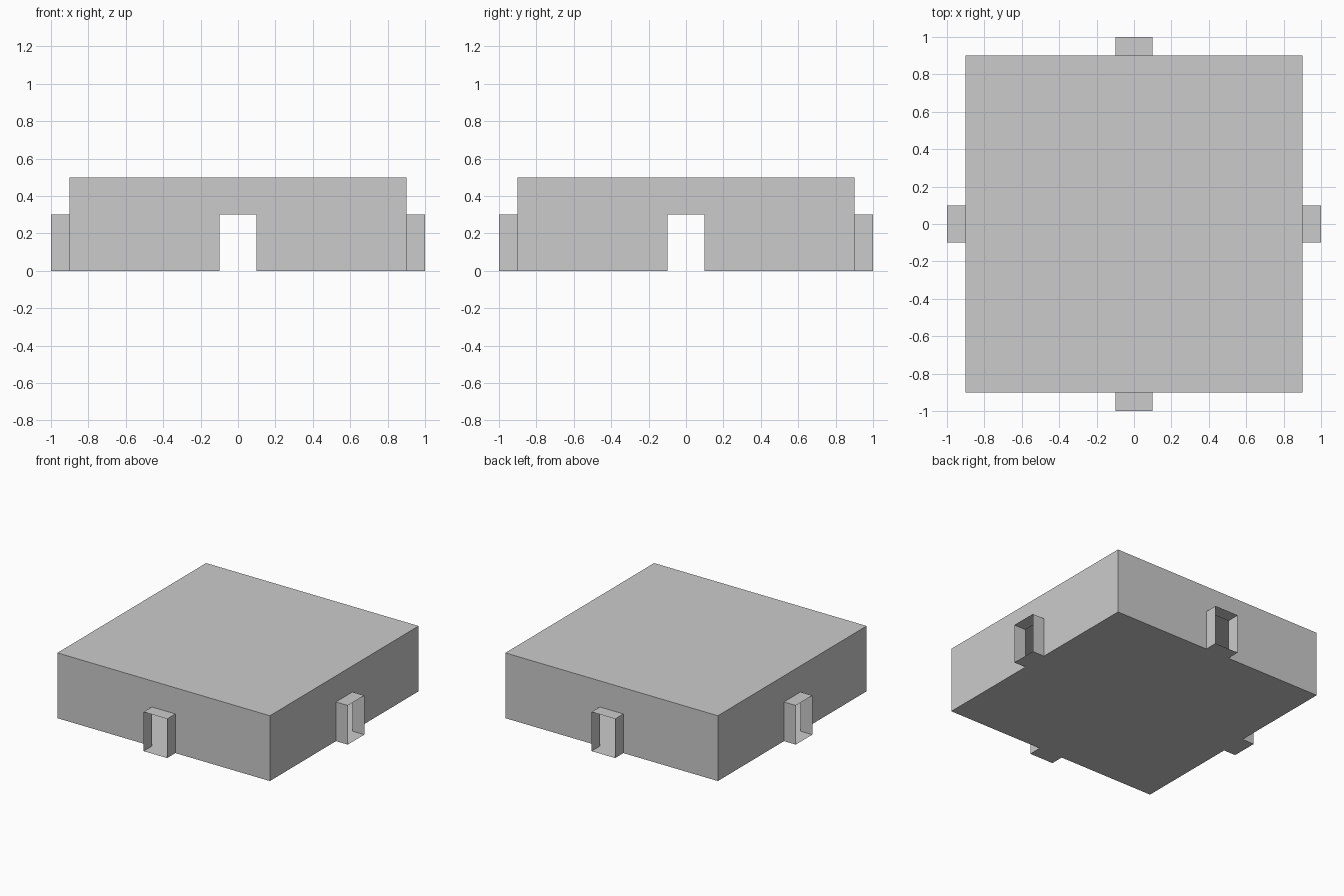
import bpy, bmesh
from math import pi
from mathutils import Matrix

if "Cube" in bpy.data.objects:
    bpy.data.objects.remove(bpy.data.objects["Cube"])

B, H = 0.9, 0.5            # body half width and height
R, W, T = 1.0, 0.1, 0.3    # connector reach, half width and height

bm = bmesh.new()


def face(points, turn):
    bm.faces.new([bm.verts.new(turn @ Matrix.Translation(p).to_translation()) for p in points])


for i in range(4):
    turn = Matrix.Rotation(i * pi / 2, 3, 'Z')
    # side wall with a doorway notch
    face([(-B, -B, 0), (-W, -B, 0), (-W, -B, T), (W, -B, T),
          (W, -B, 0), (B, -B, 0), (B, -B, H), (-B, -B, H)], turn)
    # open-ended connector: roof, floor and two cheeks
    face([(-W, -R, T), (W, -R, T), (W, -B, T), (-W, -B, T)], turn)
    face([(-W, -B, 0), (W, -B, 0), (W, -R, 0), (-W, -R, 0)], turn)
    face([(W, -R, 0), (W, -B, 0), (W, -B, T), (W, -R, T)], turn)
    face([(-W, -B, 0), (-W, -R, 0), (-W, -R, T), (-W, -B, T)], turn)

# roof and floor of the hollow body
flat = Matrix.Identity(3)
face([(-B, -B, H), (B, -B, H), (B, B, H), (-B, B, H)], flat)
face([(-B, B, 0), (B, B, 0), (B, -B, 0), (-B, -B, 0)], flat)

bmesh.ops.remove_doubles(bm, verts=bm.verts, dist=1e-4)
mesh = bpy.data.meshes.new("hollow_room")
bm.to_mesh(mesh)
bm.free()
bpy.context.collection.objects.link(bpy.data.objects.new("hollow_room", mesh))
